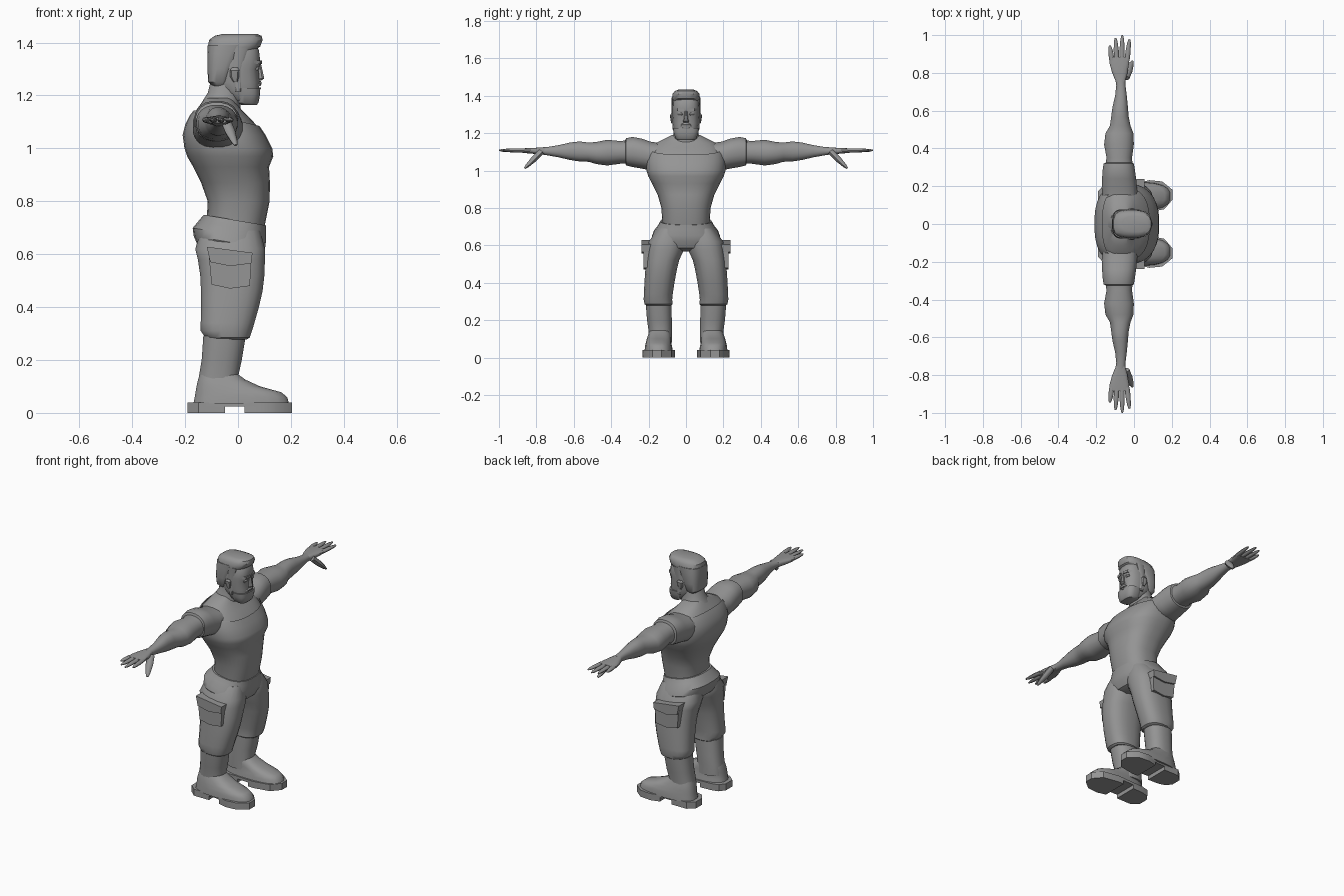
import bpy, bmesh, math
from mathutils import Vector

grey = bpy.data.materials.new("plain grey")
grey.diffuse_color = (0.3, 0.3, 0.3, 1)


def finish(name, bm, angle=35):
    bmesh.ops.recalc_face_normals(bm, faces=bm.faces)
    me = bpy.data.meshes.new(name)
    bm.to_mesh(me)
    bm.free()
    me.materials.append(grey)
    ob = bpy.data.objects.new(name, me)
    bpy.context.collection.objects.link(ob)
    bpy.ops.object.select_all(action='DESELECT')
    ob.select_set(True)
    bpy.context.view_layer.objects.active = ob
    bpy.ops.object.shade_smooth_by_angle(angle=math.radians(angle))
    return ob


def loft(name, rings, axis='z', n=20, p=2.5, side=1, tilt=0, cut=None, angle=35):
    """Skin rounded-box sections (t, x0, x1, b0, b1); b is y for axis z, z for axis y."""
    bm = bmesh.new()
    loops = []
    for t, x0, x1, b0, b1 in rings:
        loop = []
        for i in range(n):
            a = 2 * math.pi * (i + 0.5) / n
            c, s = math.cos(a), math.sin(a)
            x = (x0 + x1) / 2 + (x1 - x0) / 2 * math.copysign(abs(c) ** (2 / p), c)
            b = (b0 + b1) / 2 + (b1 - b0) / 2 * math.copysign(abs(s) ** (2 / p), s)
            co = (x, side * b, t + tilt * x) if axis == 'z' else (x, side * t, b)
            loop.append(bm.verts.new(co))
        loops.append(loop)
    for lo, hi in zip(loops, loops[1:]):
        for i in range(n):
            bm.faces.new((lo[i], lo[(i + 1) % n], hi[(i + 1) % n], hi[i]))
    bm.faces.new(loops[0])
    bm.faces.new(loops[-1])
    if cut:
        bmesh.ops.bisect_plane(bm, geom=bm.verts[:] + bm.edges[:] + bm.faces[:],
                               plane_co=cut[0], plane_no=cut[1], clear_outer=True)
    return finish(name, bm, angle)


def sym(rings):
    return [(z, x0, x1, -w, w) for z, x0, x1, w in rings]


def digit(name, a, b, r0, r1, side):
    """Tapered finger between two points."""
    a, b = Vector(a), Vector(b)
    d = (b - a).normalized()
    u = d.cross(Vector((0, 0, 1))).normalized()
    v = d.cross(u)
    bm = bmesh.new()
    loops = []
    for f, r in ((0, r0), (0.45, r0), (0.85, r1), (1, r1 * 0.45)):
        q = a.lerp(b, f)
        ring = [q + (u * math.cos(k * math.pi / 4) + v * 0.8 * math.sin(k * math.pi / 4)) * r
                for k in range(8)]
        loops.append([bm.verts.new((w.x, side * w.y, w.z)) for w in ring])
    for lo, hi in zip(loops, loops[1:]):
        for i in range(8):
            bm.faces.new((lo[i], lo[(i + 1) % 8], hi[(i + 1) % 8], hi[i]))
    bm.faces.new(loops[0])
    bm.faces.new(loops[-1])
    finish(name, bm, 50)


def prism(name, pts, lo, hi, axis='z', side=1, xcut=None):
    """Extrude an outline: (x, y) along z, or (x, z) along y; xcut keeps an x range."""
    bm = bmesh.new()
    f = bm.faces.new([bm.verts.new((p[0], side * p[1], lo) if axis == 'z'
                                   else (p[0], side * lo, p[1])) for p in pts])
    if xcut:
        for x, no in ((xcut[0], -1), (xcut[1], 1)):
            bmesh.ops.bisect_plane(bm, geom=bm.verts[:] + bm.edges[:] + bm.faces[:],
                                   plane_co=(x, 0, 0), plane_no=(no, 0, 0), clear_outer=True)
    ext = bmesh.ops.extrude_face_region(bm, geom=bm.faces[:])
    vec = (0, 0, hi - lo) if axis == 'z' else (0, side * (hi - lo), 0)
    bmesh.ops.translate(bm, vec=vec, verts=[v for v in ext['geom']
                                            if isinstance(v, bmesh.types.BMVert)])
    finish(name, bm)


# Torso: skin underneath, shirt shell over it with a sloping scooped neckline
torso = [(0.70, -0.12, 0.10, 0.126), (0.80, -0.115, 0.12, 0.132), (0.87, -0.14, 0.121, 0.152),
         (0.93, -0.17, 0.118, 0.182), (0.97, -0.193, 0.134, 0.203), (1.0, -0.203, 0.13, 0.212),
         (1.05, -0.21, 0.105, 0.214), (1.09, -0.2, 0.078, 0.208), (1.125, -0.182, 0.045, 0.195),
         (1.15, -0.163, 0.02, 0.17), (1.175, -0.145, 0.0, 0.12), (1.195, -0.13, -0.01, 0.08)]
loft("shirt", sym(torso), n=32, p=2.5, cut=((0.08, 0, 1.085), (0.24, 0, 1)))
loft("chest_skin", sym([(z - 0.004, a + 0.006, b - 0.006, w - 0.006) for z, a, b, w in torso[5:]]),
     n=32, p=2.5)
loft("neck", sym([(1.12, -0.165, 0.01, 0.1), (1.17, -0.14, 0.01, 0.078),
                  (1.21, -0.115, 0.015, 0.062), (1.27, -0.1, 0.03, 0.06)]), p=2.2)

# Head, beard and hair
loft("head", sym([(1.172, 0.0, 0.07, 0.045), (1.185, -0.03, 0.076, 0.056), (1.22, -0.07, 0.079, 0.065),
                  (1.25, -0.09, 0.082, 0.07), (1.30, -0.1, 0.078, 0.072), (1.32, -0.1, 0.086, 0.073),
                  (1.37, -0.1, 0.08, 0.07), (1.39, -0.09, 0.07, 0.06)]), p=2.8)
loft("beard", sym([(1.163, 0.015, 0.07, 0.046), (1.172, -0.005, 0.078, 0.057),
                   (1.205, -0.012, 0.084, 0.067), (1.228, -0.015, 0.083, 0.07)]), p=3)
loft("hair_back", sym([(1.235, -0.095, -0.04, 0.055), (1.25, -0.113, -0.03, 0.069),
                       (1.30, -0.116, -0.015, 0.077), (1.36, -0.116, 0.02, 0.078),
                       (1.39, -0.115, 0.05, 0.077)]), p=3)
loft("hair_top", sym([(1.365, -0.115, 0.055, 0.076), (1.385, -0.115, 0.085, 0.076),
                      (1.41, -0.11, 0.094, 0.072), (1.425, -0.09, 0.09, 0.06),
                      (1.432, -0.06, 0.075, 0.042)]), p=2.8)
loft("nose", sym([(1.256, 0.07, 0.088, 0.014), (1.264, 0.07, 0.1, 0.017), (1.275, 0.07, 0.098, 0.012),
                  (1.318, 0.07, 0.088, 0.008)]), n=8, p=2)
loft("moustache", sym([(1.236, 0.05, 0.086, 0.036), (1.246, 0.05, 0.09, 0.03),
                       (1.254, 0.05, 0.087, 0.018)]), n=12)
loft("lower_lip", sym([(1.222, 0.06, 0.086, 0.022), (1.23, 0.06, 0.088, 0.02)]), n=10)

sole = [(-0.19, 0.115), (-0.19, 0.175), (-0.15, 0.21), (0.0, 0.21), (0.08, 0.232), (0.15, 0.225),
        (0.205, 0.18), (0.205, 0.13), (0.16, 0.078), (0.06, 0.06), (-0.12, 0.068), (-0.165, 0.08)]

# Hips
loft("hips", sym([(0.575, -0.09, 0.04, 0.08), (0.60, -0.15, 0.085, 0.165), (0.64, -0.168, 0.103, 0.183),
                  (0.67, -0.172, 0.107, 0.172), (0.70, -0.15, 0.106, 0.15),
                  (0.727, -0.13, 0.106, 0.136)]), n=28, p=2.5, tilt=-0.17)

for s, tag in ((1, "left"), (-1, "right")):
    # Face details
    loft("ear_" + tag, [(1.25, -0.018, -0.002, 0.06, 0.078), (1.27, -0.03, 0.004, 0.06, 0.083),
                        (1.295, -0.032, 0.006, 0.06, 0.086), (1.305, -0.022, 0.0, 0.06, 0.08)],
         n=10, side=s)
    prism("brow_" + tag, [(0.07, 0.008), (0.09, 0.01), (0.084, 0.045), (0.06, 0.06)],
          1.318, 1.332, side=s)
    loft("eye_" + tag, [(1.294, 0.06, 0.078, 0.016, 0.044), (1.302, 0.06, 0.083, 0.014, 0.046),
                        (1.31, 0.06, 0.08, 0.016, 0.044)], n=8, side=s)
    loft("sideburn_" + tag, [(1.215, -0.012, 0.012, 0.05, 0.071), (1.30, -0.02, 0.012, 0.05, 0.075),
                             (1.38, -0.02, 0.04, 0.05, 0.076)], n=8, p=4, side=s)

    # Sleeve and arm
    loft("sleeve_" + tag, [(0.12, -0.165, 0.02, 1.02, 1.145), (0.19, -0.172, 0.018, 1.0, 1.155),
                           (0.24, -0.17, 0.012, 1.01, 1.172), (0.285, -0.167, 0.006, 1.018, 1.18),
                           (0.32, -0.162, 0.0, 1.026, 1.174), (0.325, -0.15, -0.012, 1.04, 1.162)],
         'y', p=2.3, side=s)
    loft("arm_" + tag, [(0.30, -0.155, -0.005, 1.035, 1.165), (0.35, -0.146, -0.01, 1.036, 1.158),
                        (0.42, -0.159, 0.0, 1.026, 1.165), (0.48, -0.152, -0.002, 1.034, 1.153),
                        (0.52, -0.128, -0.018, 1.046, 1.15), (0.57, -0.121, -0.028, 1.048, 1.156),
                        (0.62, -0.114, -0.032, 1.056, 1.15), (0.68, -0.1, -0.038, 1.07, 1.136),
                        (0.735, -0.094, -0.045, 1.08, 1.127), (0.77, -0.1, -0.045, 1.085, 1.124)],
         'y', p=2.2, side=s)
    # Hand
    loft("palm_" + tag, [(0.755, -0.097, -0.046, 1.084, 1.124), (0.80, -0.116, -0.034, 1.088, 1.122),
                         (0.85, -0.13, -0.026, 1.092, 1.12), (0.885, -0.128, -0.024, 1.096, 1.117)],
         'y', n=16, p=3, side=s)
    for i, (x0, x1, y1) in enumerate(((-0.117, -0.128, 0.945), (-0.091, -0.098, 0.985),
                                      (-0.064, -0.062, 1.0), (-0.037, -0.024, 0.978))):
        digit(f"finger_{i + 1}_{tag}", (x0, 0.865, 1.107), (x1, y1, 1.108), 0.0135, 0.0095, s)
    digit("thumb_" + tag, (-0.045, 0.775, 1.1), (-0.008, 0.862, 1.012), 0.021, 0.013, s)

    # Trouser leg
    loft("trouser_leg_" + tag,
         [(0.69, -0.14, 0.085, 0.01, 0.15), (0.62, -0.163, 0.103, 0.002, 0.2),
          (0.58, -0.153, 0.103, 0.008, 0.208), (0.52, -0.144, 0.101, 0.036, 0.214),
          (0.46, -0.141, 0.094, 0.05, 0.219), (0.40, -0.14, 0.08, 0.061, 0.223),
          (0.34, -0.142, 0.063, 0.07, 0.226), (0.31, -0.142, 0.054, 0.073, 0.227),
          (0.285, -0.125, 0.045, 0.072, 0.222), (0.278, -0.115, 0.035, 0.08, 0.212)], p=2.5, side=s)
    # Cargo pocket with overhanging flap
    prism("pocket_" + tag, [(-0.10, 0.485), (-0.03, 0.47), (0.045, 0.48), (0.05, 0.58), (-0.11, 0.59)],
          0.15, 0.228, 'y', s)
    prism("pocket_flap_" + tag, [(-0.105, 0.57), (-0.03, 0.555), (0.05, 0.565), (0.055, 0.605),
                                 (-0.118, 0.628)], 0.15, 0.238, 'y', s)

    # Boot: shaft, foot, and notched sole
    loft("boot_shaft_" + tag, [(0.29, -0.132, 0.03, 0.078, 0.216), (0.20, -0.138, 0.015, 0.075, 0.209),
                               (0.14, -0.148, 0.002, 0.074, 0.2), (0.08, -0.155, 0.01, 0.074, 0.2)],
         p=2.4, side=s)
    loft("boot_foot_" + tag, [(0.035, -0.17, 0.195, 0.07, 0.222), (0.06, -0.165, 0.187, 0.074, 0.22),
                              (0.078, -0.162, 0.165, 0.078, 0.216), (0.1, -0.158, 0.085, 0.08, 0.21),
                              (0.125, -0.152, 0.03, 0.08, 0.202), (0.145, -0.146, 0.002, 0.085, 0.195)],
         p=2.7, side=s)
    prism("sole_plate_" + tag, sole, 0.024, 0.04, side=s)
    prism("sole_heel_" + tag, sole, 0, 0.024, side=s, xcut=(-0.3, -0.05))
    prism("sole_front_" + tag, sole, 0, 0.024, side=s, xcut=(0.025, 0.3))
